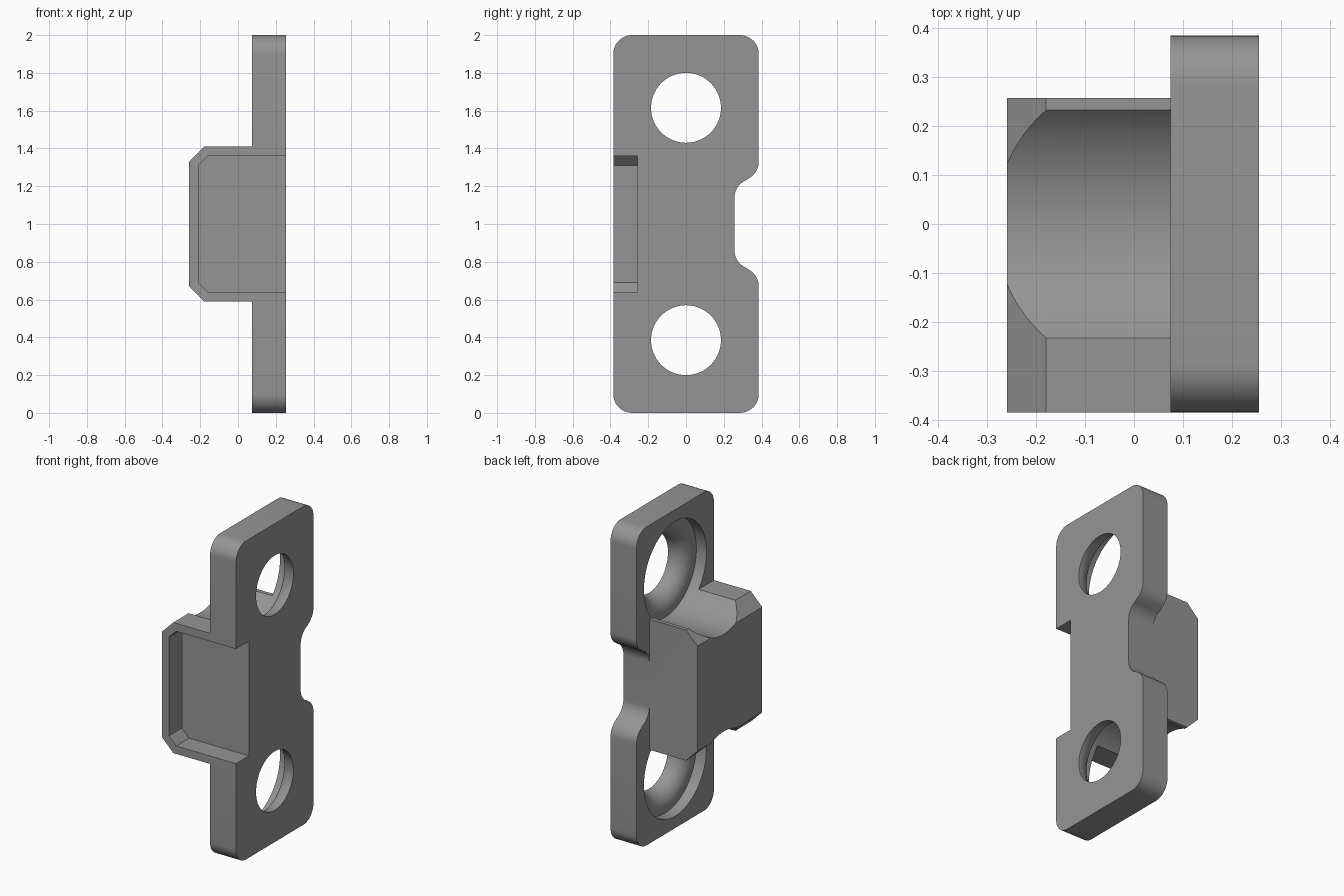
import bpy, bmesh, math
from mathutils import Matrix, Vector

if "Cube" in bpy.data.objects:
    bpy.data.objects.remove(bpy.data.objects["Cube"])

grey = bpy.data.materials.new("grey metal")
grey.diffuse_color = (0.3, 0.3, 0.3, 1)
grey.use_nodes = True
grey.node_tree.nodes["Principled BSDF"].inputs["Base Color"].default_value = grey.diffuse_color


def finish(name, bm):
    bmesh.ops.recalc_face_normals(bm, faces=bm.faces)
    me = bpy.data.meshes.new(name)
    bm.to_mesh(me)
    bm.free()
    ob = bpy.data.objects.new(name, me)
    bpy.context.collection.objects.link(ob)
    me.materials.append(grey)
    return ob


def prism(name, points, depth):
    """Closed outline of 3D points pushed along a depth vector."""
    bm = bmesh.new()
    face = bm.faces.new([bm.verts.new(p) for p in points])
    out = bmesh.ops.extrude_face_region(bm, geom=[face])
    verts = [g for g in out["geom"] if isinstance(g, bmesh.types.BMVert)]
    bmesh.ops.translate(bm, verts=verts, vec=Vector(depth))
    return finish(name, bm)


def arc(cy, cz, r, a0, a1, n=10):
    return [(cy + r * math.cos(math.radians(a0 + (a1 - a0) * i / n)),
             cz + r * math.sin(math.radians(a0 + (a1 - a0) * i / n))) for i in range(n + 1)]


def lathe(name, profile, z, n=96):
    """Closed solid from (x, radius) pairs turned about the x direction at height z."""
    bm = bmesh.new()
    rings = [[bm.verts.new((x, r * math.cos(2 * math.pi * i / n), z + r * math.sin(2 * math.pi * i / n)))
              for i in range(n)] for x, r in profile]
    for a, b in zip(rings, rings[1:]):
        for i in range(n):
            j = (i + 1) % n
            bm.faces.new((a[i], a[j], b[j], b[i]))
    bm.faces.new(rings[0])
    bm.faces.new(rings[-1])
    return finish(name, bm)


def combine(target, other, operation):
    mod = target.modifiers.new(operation.lower(), 'BOOLEAN')
    mod.operation, mod.object, mod.solver = operation, other, 'EXACT'
    bpy.context.view_layer.objects.active = target
    bpy.ops.object.modifier_apply(modifier=mod.name)
    bpy.data.objects.remove(other)


# Mounting plate with rounded corners and a waisted rear edge
W, R = 0.385, 0.1
t = math.degrees(math.atan2(0.19, -0.072))
upper = arc(0.357, 1.14, R, 180, t) + arc(0.285, 1.33, R, t - 180, 0)[1:]
upper += arc(W - R, 2 - R, R, 0, 90) + arc(R - W, 2 - R, R, 90, 180)
outline = upper + [(y, 2 - z) for y, z in reversed(upper)]
plate = prism("mounting_bracket", [(0.075, y, z) for y, z in outline], (0.18, 0, 0))

# Chamfered housing block behind the plate
block = prism("housing_block", [(x, -W, z) for x, z in (
    (0.2, 0.59), (-0.18, 0.59), (-0.26, 0.67), (-0.26, 1.33), (-0.18, 1.41), (0.2, 1.41))],
    (0, W + 0.257, 0))
combine(plate, block, 'UNION')

# Shallow chamfered recess, open at the side and front
recess = prism("recess_cutter", [(x, -0.5, z) for x, z in (
    (0.4, 0.64), (-0.16, 0.64), (-0.21, 0.69), (-0.21, 1.31), (-0.16, 1.36), (0.4, 1.36))],
    (0, 0.5 - 0.257, 0))
combine(plate, recess, 'DIFFERENCE')

# Bolt holes: wide counterbore, rounded seat, through hole
fillet = [(0.245 - 0.1 * math.cos(a), 0.285 - 0.1 * math.sin(a))
          for a in (math.pi / 2 * i / 10 for i in range(11))]
for z in (0.385, 1.615):
    hole = lathe("hole_cutter", [(-0.6, 0.31), (0.145, 0.31)] + fillet + [(0.4, 0.185)], z)
    combine(plate, hole, 'DIFFERENCE')

plate.select_set(True)
bpy.context.view_layer.objects.active = plate
bpy.ops.object.shade_smooth_by_angle(angle=math.radians(30))
